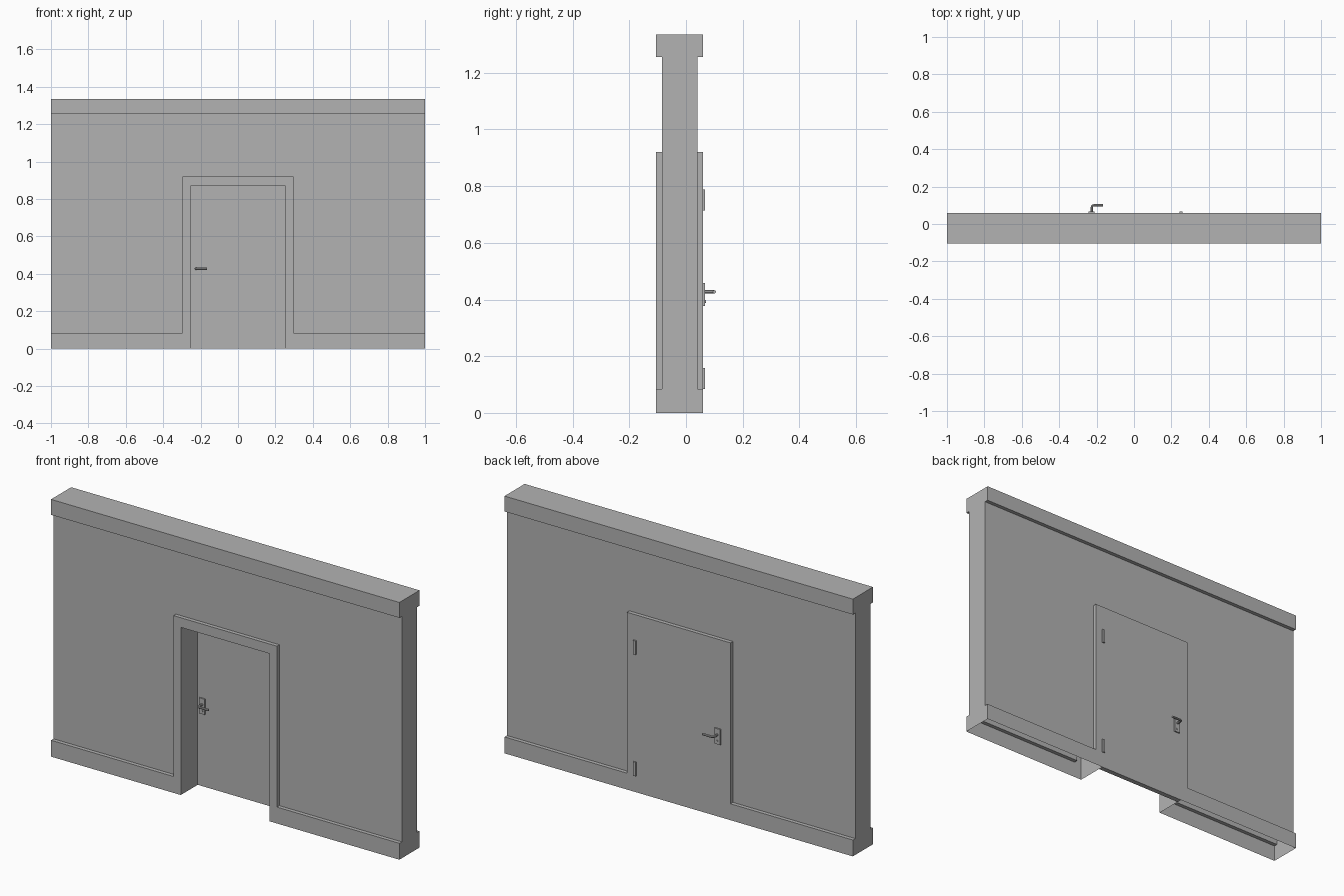
import bpy, bmesh, math
from mathutils import Matrix, Vector

if "Cube" in bpy.data.objects:
    bpy.data.objects.remove(bpy.data.objects["Cube"])

grey = bpy.data.materials.new("plain grey")
grey.use_nodes = True
grey.diffuse_color = (0.45, 0.45, 0.45, 1)
grey.node_tree.nodes["Principled BSDF"].inputs["Base Color"].default_value = grey.diffuse_color

FRONT, BACK = -0.105, 0.06          # outer faces of the trim
WALL_FRONT, WALL_BACK = -0.085, 0.04
DOOR_FRONT = 0.034
FRAME_X, FRAME_Z = 0.297, 0.92
OPEN_X, OPEN_Z = 0.255, 0.87
BASE_Z, CORNICE_Z, TOP = 0.085, 1.255, 1.335


def add_object(name, bm):
    mesh = bpy.data.meshes.new(name)
    bm.to_mesh(mesh)
    bm.free()
    ob = bpy.data.objects.new(name, mesh)
    bpy.context.collection.objects.link(ob)
    mesh.materials.append(grey)
    return ob


def box(name, lo, hi):
    bm = bmesh.new()
    lo, hi = Vector(lo), Vector(hi)
    bmesh.ops.create_cube(bm, size=1, matrix=Matrix.Translation((lo + hi) / 2) @ Matrix.Diagonal((*(hi - lo), 1)))
    return add_object(name, bm)


# Wall shell: cornice, skirting and door surround, open underneath
def in_wall(x, y, z):
    if abs(x) > 1 or not FRONT < y < BACK or not 0 < z < TOP:
        return False
    if abs(x) < OPEN_X and z < OPEN_Z:
        return False
    trim = z < BASE_Z or z > CORNICE_Z or (abs(x) < FRAME_X and z < FRAME_Z)
    return trim or WALL_FRONT < y < WALL_BACK


levels = [
    [-1, -FRAME_X, -OPEN_X, OPEN_X, FRAME_X, 1],
    [FRONT, WALL_FRONT, WALL_BACK, BACK],
    [0, BASE_Z, OPEN_Z, FRAME_Z, CORNICE_Z, TOP],
]


def middle(cell):
    """Centre of a grid cell; cells past the ends lie outside the wall."""
    point = []
    for i, row in zip(cell, levels):
        if i < 0:
            point.append(row[0] - 1)
        elif i >= len(row) - 1:
            point.append(row[-1] + 1)
        else:
            point.append((row[i] + row[i + 1]) / 2)
    return point


bm = bmesh.new()
for i in range(len(levels[0]) - 1):
    for j in range(len(levels[1]) - 1):
        for k in range(len(levels[2]) - 1):
            cell = (i, j, k)
            if not in_wall(*middle(cell)):
                continue
            for axis in range(3):
                for side in (0, 1):
                    near = list(cell)
                    near[axis] += 2 * side - 1
                    underside = axis == 2 and near[2] < 0
                    if underside or in_wall(*middle(near)):
                        continue
                    u, v = (axis + 1) % 3, (axis + 2) % 3
                    ring = []
                    for a, b in ((0, 0), (1, 0), (1, 1), (0, 1)):
                        p = [0, 0, 0]
                        p[axis] = levels[axis][cell[axis] + side]
                        p[u] = levels[u][cell[u] + a]
                        p[v] = levels[v][cell[v] + b]
                        ring.append(bm.verts.new(p))
                    bm.faces.new(ring if side else ring[::-1])
bmesh.ops.remove_doubles(bm, verts=bm.verts, dist=0.0001)
bmesh.ops.dissolve_limit(bm, angle_limit=0.01, verts=bm.verts, edges=bm.edges)
add_object("wall", bm)

# Door leaf, flush with the back of the surround
box("door", (-OPEN_X, DOOR_FRONT, 0), (OPEN_X, BACK, OPEN_Z))

# Hinges
for name, z in (("lower_hinge", 0.085), ("upper_hinge", 0.715)):
    box(name, (0.243, BACK, z), (0.258, BACK + 0.007, z + 0.073))

# Handle sets on both faces of the door
HANDLE_X, HANDLE_Z = -0.226, 0.427
for side, face, out in (("front", DOOR_FRONT, -1), ("back", BACK, 1)):
    ys = sorted((face, face + out * 0.007))
    box(side + "_handle_plate", (-0.243, ys[0], 0.377), (-0.21, ys[1], 0.458))

    bm = bmesh.new()
    place = Matrix.Translation((HANDLE_X, face + out * 0.006, 0.393)) @ Matrix.Rotation(math.pi / 2, 4, "X")
    bmesh.ops.create_cone(bm, cap_ends=True, segments=12, radius1=0.006, radius2=0.006, depth=0.008, matrix=place)
    add_object(side + "_lock", bm)

    # Lever: a post that bends round into the grip
    reach, bend = 0.04, 0.012
    path = [(HANDLE_X, face)]
    for step in range(5):
        t = step / 4 * math.pi / 2
        path.append((HANDLE_X + bend * (1 - math.cos(t)), face + out * (reach - bend + bend * math.sin(t))))
    path.append((-0.165, face + out * reach))
    curve = bpy.data.curves.new(side + "_lever", "CURVE")
    curve.dimensions = "3D"
    curve.bevel_depth = 0.006
    curve.bevel_resolution = 2
    curve.use_fill_caps = True
    spline = curve.splines.new("POLY")
    spline.points.add(len(path) - 1)
    for point, (x, y) in zip(spline.points, path):
        point.co = (x, y, HANDLE_Z, 1)
    curve.materials.append(grey)
    lever = bpy.data.objects.new(side + "_lever", curve)
    bpy.context.collection.objects.link(lever)
    bpy.ops.object.select_all(action="DESELECT")
    lever.select_set(True)
    bpy.context.view_layer.objects.active = lever
    bpy.ops.object.convert(target="MESH")
    bpy.ops.object.shade_smooth_by_angle(angle=math.radians(40))
